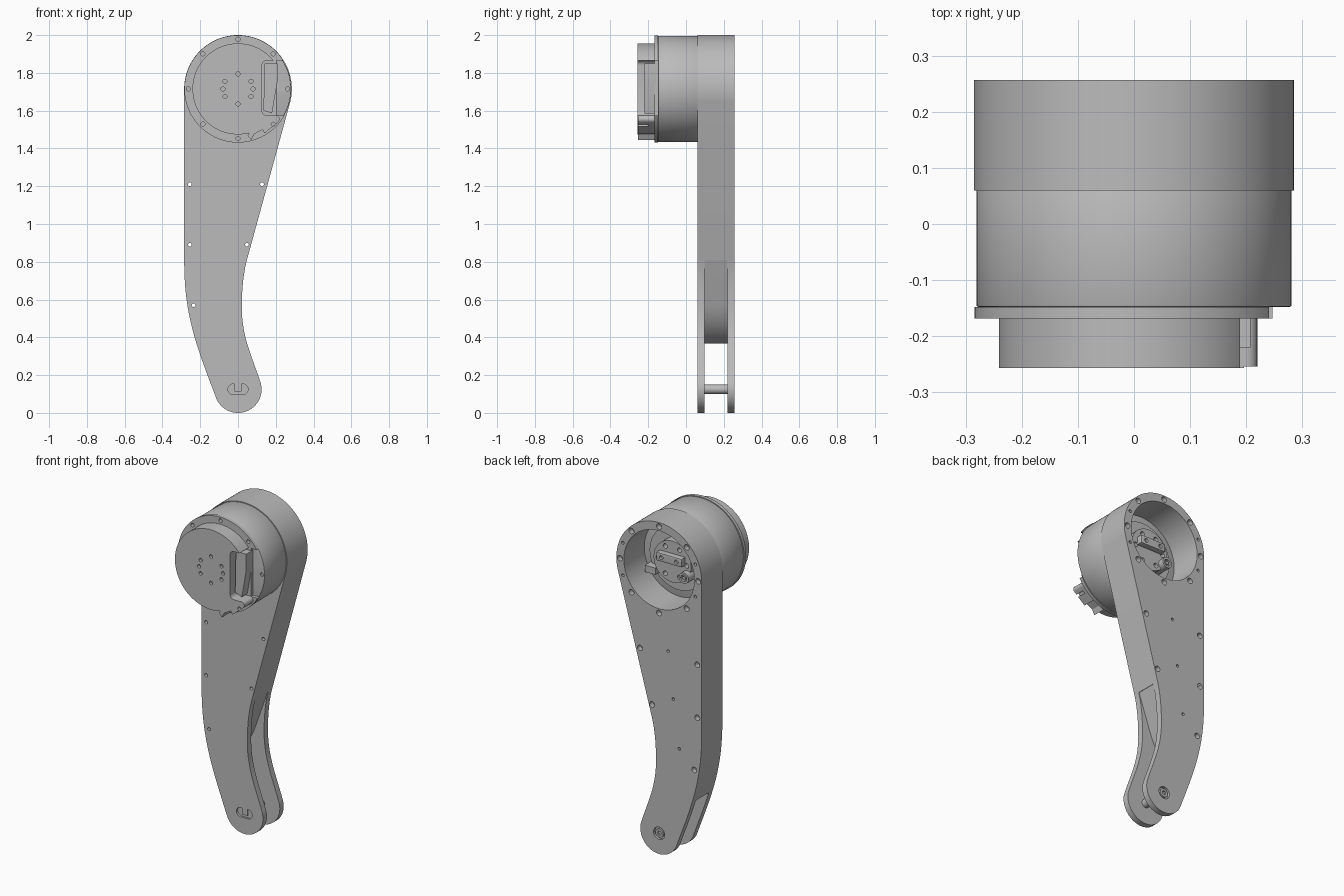
import bpy, bmesh
from math import cos, sin, radians
from mathutils import Vector
from mathutils.geometry import interpolate_bezier

cube = bpy.data.objects.get("Cube")
if cube:
    bpy.data.objects.remove(cube, do_unlink=True)

grey = bpy.data.materials.new("machined grey")
grey.use_nodes = True
tone = (0.5, 0.5, 0.5, 1)
grey.diffuse_color = tone
grey.node_tree.nodes["Principled BSDF"].inputs["Base Color"].default_value = tone

HEAD = 1.715   # height of the motor axis
FOOT = 0.125   # height of the pin axis


def arc(x, z, r, a0, a1, n):
    steps = [radians(a0 + (a1 - a0) * i / n) for i in range(n + 1)]
    return [(x + r * cos(a), z + r * sin(a)) for a in steps]


def disc(x, z, r, y0, y1, n=24):
    return arc(x, z, r, 0, 360, n)[:-1], y0, y1


def box(x0, x1, z0, z1, y0, y1):
    return [(x0, z0), (x1, z0), (x1, z1), (x0, z1)], y0, y1


def curve(*pts):
    return [(p.x, p.y) for p in interpolate_bezier(*[Vector(p) for p in pts], 14)]


def build(name, *prisms, bevel=0):
    """One object made of outlines in the xz plane extruded along y."""
    bm = bmesh.new()
    for pts, y0, y1 in prisms:
        face = bm.faces.new([bm.verts.new((x, y0, z)) for x, z in pts])
        out = bmesh.ops.extrude_face_region(bm, geom=[face])["geom"]
        verts = [v for v in out if isinstance(v, bmesh.types.BMVert)]
        bmesh.ops.translate(bm, verts=verts, vec=(0, y1 - y0, 0))
    bmesh.ops.recalc_face_normals(bm, faces=bm.faces)
    mesh = bpy.data.meshes.new(name)
    bm.to_mesh(mesh)
    bm.free()
    mesh.materials.append(grey)
    obj = bpy.data.objects.new(name, mesh)
    bpy.context.collection.objects.link(obj)
    if bevel:
        mod = obj.modifiers.new("edge", "BEVEL")
        mod.width, mod.segments = bevel, 2
        mod.limit_method = "ANGLE"
        apply(obj, mod)
    return obj


def apply(obj, mod):
    bpy.context.view_layer.objects.active = obj
    bpy.ops.object.modifier_apply(modifier=mod.name)


def cut(obj, *prisms):
    cutter = build("cutter", *prisms)
    cutter.hide_render = True
    mod = obj.modifiers.new("cut", "BOOLEAN")
    mod.operation, mod.solver, mod.object = "DIFFERENCE", "EXACT", cutter
    apply(obj, mod)
    bpy.data.objects.remove(cutter, do_unlink=True)


def ring(r, angles, z=HEAD):
    return [(r * cos(radians(a)), z + r * sin(radians(a))) for a in angles]


# Arm: round head, tapering body, curved foot
outline = arc(0, HEAD, 0.285, -14, 180, 72)
outline += curve((-0.285, 0.8), (-0.285, 0.5), (-0.21, 0.33), (-0.117, 0.082))
outline += arc(0, FOOT, 0.125, 200, 385, 40)[1:]
outline += curve((0.11, 0.19), (0.06, 0.33), (0.02, 0.42), (0.02, 0.56))
outline += curve((0.02, 0.56), (0.02, 0.66), (0.03, 0.75), (0.05, 0.82))[1:]
arm = build("arm", (outline, 0.06, 0.257))

# Motor opening and the fork slot at the foot
cut(arm, disc(0, HEAD, 0.235, 0, 0.3, 72))
slot = [(0.045, 0.81)] + curve((-0.04, 0.57), (-0.07, 0.49), (-0.12, 0.42), (-0.2, 0.375))
slot += [(-0.4, 0.3), (-0.4, -0.2), (0.4, -0.2), (0.4, 0.81)]
cut(arm, (slot, 0.097, 0.22))

# Bolt holes through the body, with counterbores on the back
bolts = [(-0.255, 1.21), (0.127, 1.21), (-0.255, 0.89), (0.047, 0.89), (-0.235, 0.57)]
cut(arm, *[disc(x, z, 0.01, 0, 0.3, 16) for x, z in bolts])
rim = ring(0.261, range(0, 360, 45))
cut(arm, *[disc(x, z, 0.017, 0.225, 0.3, 16) for x, z in bolts + rim])
small = ring(0.261, (22, 158, 202, 338)) + [(-0.06, 1.24), (-0.095, 0.96), (-0.135, 0.67)]
cut(arm, *[disc(x, z, 0.009, 0.235, 0.3, 12) for x, z in small])

# Pin recesses: oblong on the front, round on the back
oblong = arc(0.025, FOOT, 0.028, -90, 90, 10) + arc(-0.025, FOOT, 0.028, 90, 270, 10)
cut(arm, (oblong, 0, 0.072), disc(0, FOOT, 0.037, 0.242, 0.3))
build("pin", disc(0, FOOT, 0.025, 0.08, 0.235))
pin_head = build("pin_head", disc(0, FOOT, 0.026, 0.235, 0.255))
cut(pin_head, disc(0, FOOT, 0.013, 0.245, 0.3, 6))
build("pin_key", box(-0.018, 0.018, FOOT - 0.012, FOOT + 0.028, 0.063, 0.08))

# Motor housing and front flange
housing = build("motor_housing", disc(0, HEAD, 0.281, -0.148, 0.062, 96), bevel=0.004)
flange = build("front_flange", disc(0, HEAD, 0.284, -0.168, -0.148, 96))
notch = (1.575, 1.865)
cut(flange, box(0.205, 0.4, *notch, -0.3, 0))
screws = ring(0.263, range(0, 360, 45))
for part in (housing, flange):
    cut(part, *[disc(x, z, 0.011, -0.3, -0.14, 16) for x, z in screws])

# Front cap with side notch and a ring of small holes
cap = build("front_cap", disc(0, HEAD, 0.241, -0.257, -0.168, 96))
notch_shape = arc(0.152, 1.84, 0.025, 90, 180, 6) + arc(0.152, 1.6, 0.025, 180, 270, 6)
notch_shape += [(0.4, 1.575), (0.4, 1.865)]
cut(cap, (notch_shape, -0.3, -0.1))
vents = ring(0.08, (-90, -30, 0, 30, 90, 150, 180, 210))
cut(cap, *[disc(x, z, 0.011, -0.3, -0.24, 16) for x, z in vents])

# Cable socket in the notch and cable guide under it
socket = [(0.135, 1.6), (0.18, 1.585), (0.208, 1.75), (0.208, 1.85), (0.14, 1.85)]
build("cable_socket", (socket, -0.22, -0.16))
guide = [(0.05, 1.47), (0.07, 1.445), (0.085, 1.475), (0.13, 1.5), (0.14, 1.48)]
guide += arc(0.2, 1.555, 0.02, -50, 90, 8) + [(0.13, 1.575), (0.1, 1.54)]
guide_part = build("cable_guide", (guide, -0.254, -0.16))
cut(guide_part, disc(0.187, 1.528, 0.011, -0.3, -0.2, 16))

# Hub, clamp bar and connectors inside the back opening
hub = build("output_hub", disc(0, HEAD, 0.125, 0.055, 0.13, 48))
cut(hub, *[disc(x, z, 0.014, 0.1, 0.2, 16) for x, z in ring(0.095, range(0, 360, 60))])
build("hub_step", disc(0, HEAD, 0.19, 0.055, 0.075, 64))
bar = build("clamp_bar", box(-0.085, 0.085, HEAD, HEAD + 0.05, 0.12, 0.165), bevel=0.004)
cut(bar, *[disc(x, HEAD + 0.025, 0.012, 0.15, 0.2, 16) for x in (-0.05, 0.05)])
plug = build("round_connector", disc(-0.1, 1.655, 0.033, 0.06, 0.165))
cut(plug, disc(-0.1, 1.655, 0.02, 0.15, 0.2))
build("connector_pin", disc(-0.1, 1.655, 0.011, 0.14, 0.163, 12))
build("cable_block", box(0.12, 0.19, 1.6, 1.64, 0.06, 0.12))

# Smooth curved walls, keep hard edges
for obj in bpy.context.collection.objects:
    if obj.type == "MESH" and grey.name in obj.data.materials:
        bpy.ops.object.select_all(action="DESELECT")
        obj.select_set(True)
        bpy.context.view_layer.objects.active = obj
        bpy.ops.object.shade_smooth_by_angle(angle=radians(30))
